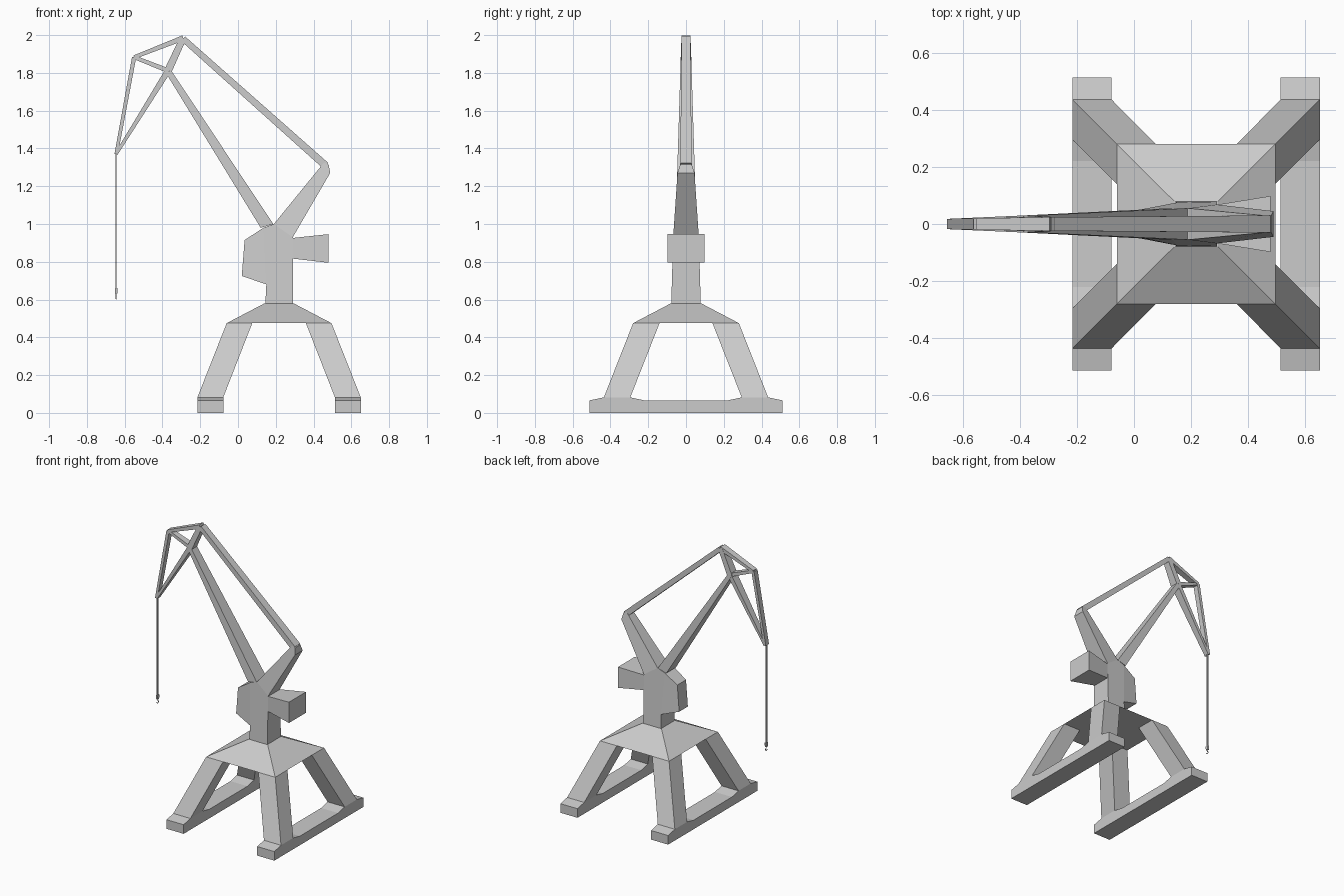
import bpy, bmesh, math
from mathutils import Vector

if "Cube" in bpy.data.objects:
    bpy.data.objects.remove(bpy.data.objects["Cube"])

CX = 0.2175  # centre line of the portal and column


def finish(name, bm):
    bmesh.ops.recalc_face_normals(bm, faces=bm.faces)
    me = bpy.data.meshes.new(name)
    bm.to_mesh(me)
    bm.free()
    ob = bpy.data.objects.new(name, me)
    bpy.context.collection.objects.link(ob)
    return ob


def slab(name, pts):
    """Solid from a side profile of (x, z, half width in y)."""
    bm = bmesh.new()
    a = [bm.verts.new((x, -w, z)) for x, z, w in pts]
    b = [bm.verts.new((x, w, z)) for x, z, w in pts]
    bm.faces.new(a)
    bm.faces.new(b[::-1])
    for i in range(len(pts)):
        j = (i + 1) % len(pts)
        bm.faces.new((a[i], b[i], b[j], a[j]))
    return finish(name, bm)


def bar(name, p, q, tp, tq, wp, wq):
    """Tapered bar in the xz plane: in-plane thickness t, half width w."""
    p, q = Vector(p), Vector(q)
    d = (q - p).normalized()
    n = Vector((-d.y, d.x))
    c = [(p + n * tp / 2, wp), (q + n * tq / 2, wq),
         (q - n * tq / 2, wq), (p - n * tp / 2, wp)]
    return slab(name, [(v.x, v.y, w) for v, w in c])


def frustum(name, lo, hi, z0, z1):
    """Solid between two rectangles (x0, x1, y0, y1)."""
    bm = bmesh.new()
    rings = []
    for (x0, x1, y0, y1), z in ((lo, z0), (hi, z1)):
        rings.append([bm.verts.new((x, y, z)) for x, y in
                      ((x0, y0), (x1, y0), (x1, y1), (x0, y1))])
    a, b = rings
    bm.faces.new(a[::-1])
    bm.faces.new(b)
    for i in range(4):
        j = (i + 1) % 4
        bm.faces.new((a[i], a[j], b[j], b[i]))
    return finish(name, bm)


# Ground beams and four splayed legs
beam = [(-.512, 0), (.512, 0), (.512, .066), (.435, .082), (.295, .082),
        (.22, .066), (-.22, .066), (-.295, .082), (-.435, .082), (-.512, .066)]
for sx, side in ((-1, "left"), (1, "right")):
    bm = bmesh.new()
    f = bm.faces.new([bm.verts.new((CX + sx * .4325, y, z)) for y, z in beam])
    ext = bmesh.ops.extrude_face_region(bm, geom=[f])
    bmesh.ops.translate(bm, vec=(-sx * .137, 0, 0),
                        verts=[v for v in ext["geom"] if isinstance(v, bmesh.types.BMVert)])
    finish(side + "_ground_beam", bm)
    for sy, end in ((-1, "front"), (1, "back")):
        def foot(xa, xb, ya, yb):
            return (*sorted((CX + sx * xa, CX + sx * xb)), *sorted((sy * ya, sy * yb)))
        frustum(f"{end}_{side}_leg", foot(.2955, .4325, .295, .435),
                foot(.142, .2775, .14, .28), .082, .475)

# Portal cap
frustum("portal_cap", (CX - .2775, CX + .2775, -.28, .28),
        (CX - .077, CX + .077, -.08, .08), .475, .58)

# Column, machine house, counterweight and tie tower
slab("column", [(.145, .58, .078), (.29, .58, .078), (.29, .93, .068),
                (.19, 1.0, .055), (.135, .98, .055), (.15, .68, .075)])
slab("machine_house", [(.15, .68, .075), (.02, .725, .05),
                       (.035, .915, .05), (.135, .98, .055)])
slab("counterweight", [(.28, .818, .066), (.478, .795, .098),
                       (.478, .946, .098), (.28, .925, .066)])
slab("tie_tower", [(.19, 1.0, .055), (.29, .93, .068), (.488, 1.27, .045),
                   (.48, 1.315, .03), (.455, 1.325, .03)])

# Main boom and upper tie
slab("main_boom", [(.12, .98, .055), (.187, 1.0, .055),
                   (-.352, 1.81, .03), (-.385, 1.805, .03)])
bar("upper_tie", (.465, 1.308), (-.29, 1.98), .04, .032, .03, .024)

# Jib frame
A, B, C, D = (-.645, 1.37), (-.55, 1.883), (-.29, 1.985), (-.37, 1.812)
bar("jib_front_stay", A, B, .018, .022, .018, .02)
bar("jib_top_stay", B, C, .02, .028, .02, .024)
bar("jib_mast", C, D, .035, .04, .024, .03)
bar("jib_lower_chord", D, A, .032, .016, .03, .018)
bar("jib_brace", B, D, .02, .025, .018, .025)

# Hoist rope, block and hook
bar("hoist_rope", A, (-.645, .655), .006, .006, .007, .007)
slab("hook_block", [(-.651, .662, .012), (-.639, .662, .012),
                    (-.639, .632, .008), (-.651, .632, .008)])
cu = bpy.data.curves.new("hook", "CURVE")
cu.dimensions = "3D"
cu.bevel_depth = .003
cu.bevel_resolution = 0
sp = cu.splines.new("POLY")
path = [(0, .634)] + [(.009 * math.sin(t), .612 + .009 * math.cos(t))
                      for t in (0, .8, 1.6, 2.4, 3.2, 4.0, 4.6)]
sp.points.add(len(path) - 1)
for pt, (y, z) in zip(sp.points, path):
    pt.co = (-.645, y, z, 1)
bpy.context.collection.objects.link(bpy.data.objects.new("hook", cu))
